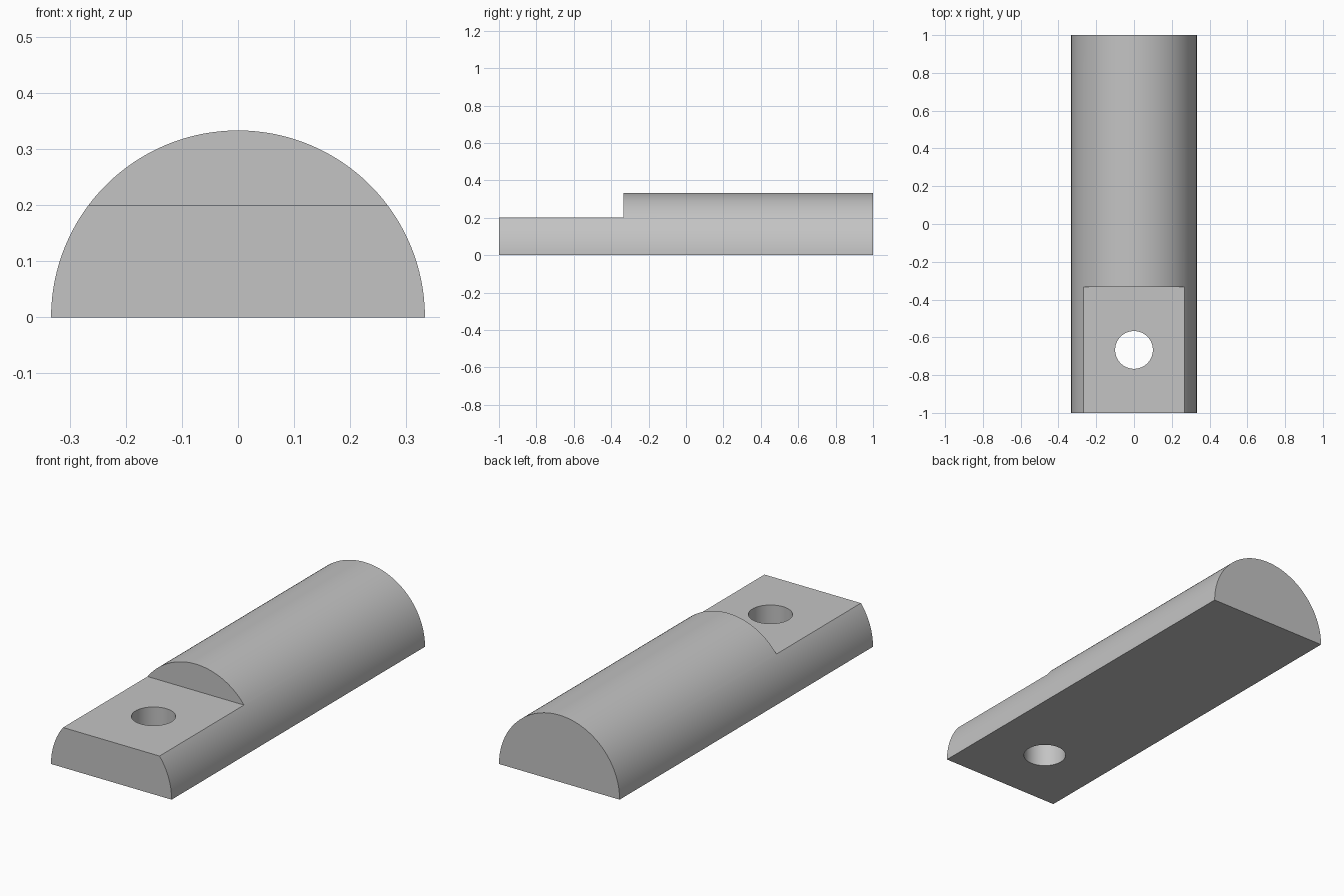
import bpy
import bmesh
from math import sin, cos, pi, radians
from mathutils import Matrix, Vector

cube = bpy.data.objects.get("Cube")
if cube:
    bpy.data.objects.remove(cube, do_unlink=True)

RADIUS = 1 / 3
STEP_Y = -1 / 3       # where the flat tongue begins
STEP_Z = 0.2          # height of the tongue
HOLE_Y = -2 / 3
HOLE_RADIUS = 0.1

grey = bpy.data.materials.new("plain_grey")
grey.use_nodes = True
colour = (0.55, 0.55, 0.55, 1)
grey.diffuse_color = colour
grey.node_tree.nodes["Principled BSDF"].inputs["Base Color"].default_value = colour


def make_object(name, bm):
    bmesh.ops.recalc_face_normals(bm, faces=bm.faces)
    mesh = bpy.data.meshes.new(name)
    bm.to_mesh(mesh)
    bm.free()
    mesh.materials.append(grey)
    obj = bpy.data.objects.new(name, mesh)
    bpy.context.collection.objects.link(obj)
    return obj


# Half-round bar: semicircle profile extruded along its length
bm = bmesh.new()
SEGMENTS = 64
arc = [bm.verts.new((RADIUS * cos(pi * i / SEGMENTS), -1, RADIUS * sin(pi * i / SEGMENTS)))
       for i in range(SEGMENTS + 1)]
end = bm.faces.new(arc)
grown = bmesh.ops.extrude_face_region(bm, geom=[end])["geom"]
bmesh.ops.translate(bm, vec=(0, 2, 0),
                    verts=[v for v in grown if isinstance(v, bmesh.types.BMVert)])
bar = make_object("half_round_bar", bm)

# Cutter that lowers the front end to a flat tongue
bm = bmesh.new()
bmesh.ops.create_cube(bm, size=1, matrix=Matrix.Translation(Vector((0, STEP_Y - 0.5, STEP_Z + 0.5))))
step_cutter = make_object("step_cutter", bm)

# Cutter for the bolt hole through the tongue
bm = bmesh.new()
bmesh.ops.create_cone(bm, cap_ends=True, segments=64, radius1=HOLE_RADIUS,
                      radius2=HOLE_RADIUS, depth=1,
                      matrix=Matrix.Translation(Vector((0, HOLE_Y, 0))))
hole_cutter = make_object("hole_cutter", bm)

# Cut both features and drop the helpers
bpy.context.view_layer.objects.active = bar
for cutter in (step_cutter, hole_cutter):
    cutter.hide_render = True
    cut = bar.modifiers.new(cutter.name, "BOOLEAN")
    cut.operation = "DIFFERENCE"
    cut.solver = "EXACT"
    cut.object = cutter
    bpy.ops.object.modifier_apply(modifier=cut.name)
    bpy.data.objects.remove(cutter, do_unlink=True)

# Smooth curved surfaces, crisp edges
bpy.ops.object.select_all(action="DESELECT")
bar.select_set(True)
bpy.ops.object.shade_smooth_by_angle(angle=radians(30))
